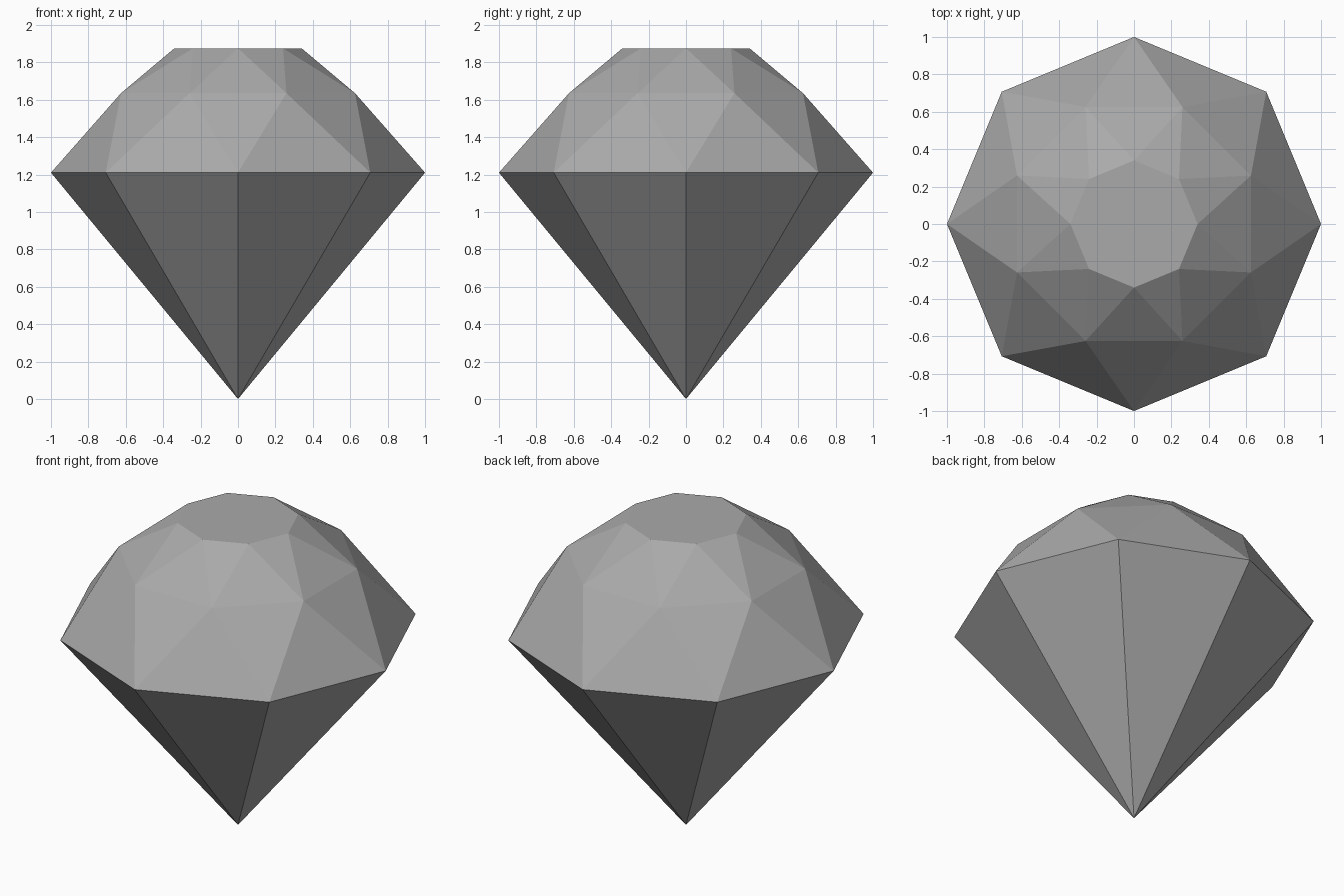
import bpy
import bmesh
from math import cos, sin, pi

SIDES = 8

default = bpy.data.objects.get("Cube")
if default:
    bpy.data.objects.remove(default, do_unlink=True)

# Stone colour
stone = bpy.data.materials.new("grey_stone")
stone.use_nodes = True
grey = (0.4, 0.4, 0.4, 1)
stone.diffuse_color = grey
stone.node_tree.nodes["Principled BSDF"].inputs["Base Color"].default_value = grey

bm = bmesh.new()


def ring(radius, z, turn=0.0):
    """A ring of vertices; turn is a fraction of one side."""
    angles = [2 * pi * (i + turn) / SIDES for i in range(SIDES)]
    return [bm.verts.new((radius * cos(a), radius * sin(a), z)) for a in angles]


tip = bm.verts.new((0, 0, 0))
girdle = ring(1.0, 1.21)
crown = ring(0.677, 1.635, 0.5)
table = ring(0.34, 1.875)

# Flat table on top
bm.faces.new(table)

for i in range(SIDES):
    j = (i + 1) % SIDES
    # Pavilion facet down to the tip
    bm.faces.new((girdle[j], girdle[i], tip))
    # Lower crown facets
    bm.faces.new((girdle[i], girdle[j], crown[i]))
    bm.faces.new((crown[i], girdle[j], crown[j]))
    # Upper crown facets
    bm.faces.new((crown[i], crown[j], table[j]))
    bm.faces.new((crown[i], table[j], table[i]))

bmesh.ops.recalc_face_normals(bm, faces=bm.faces)
mesh = bpy.data.meshes.new("cut_gem")
bm.to_mesh(mesh)
bm.free()
mesh.materials.append(stone)
gem = bpy.data.objects.new("cut_gem", mesh)
bpy.context.collection.objects.link(gem)
